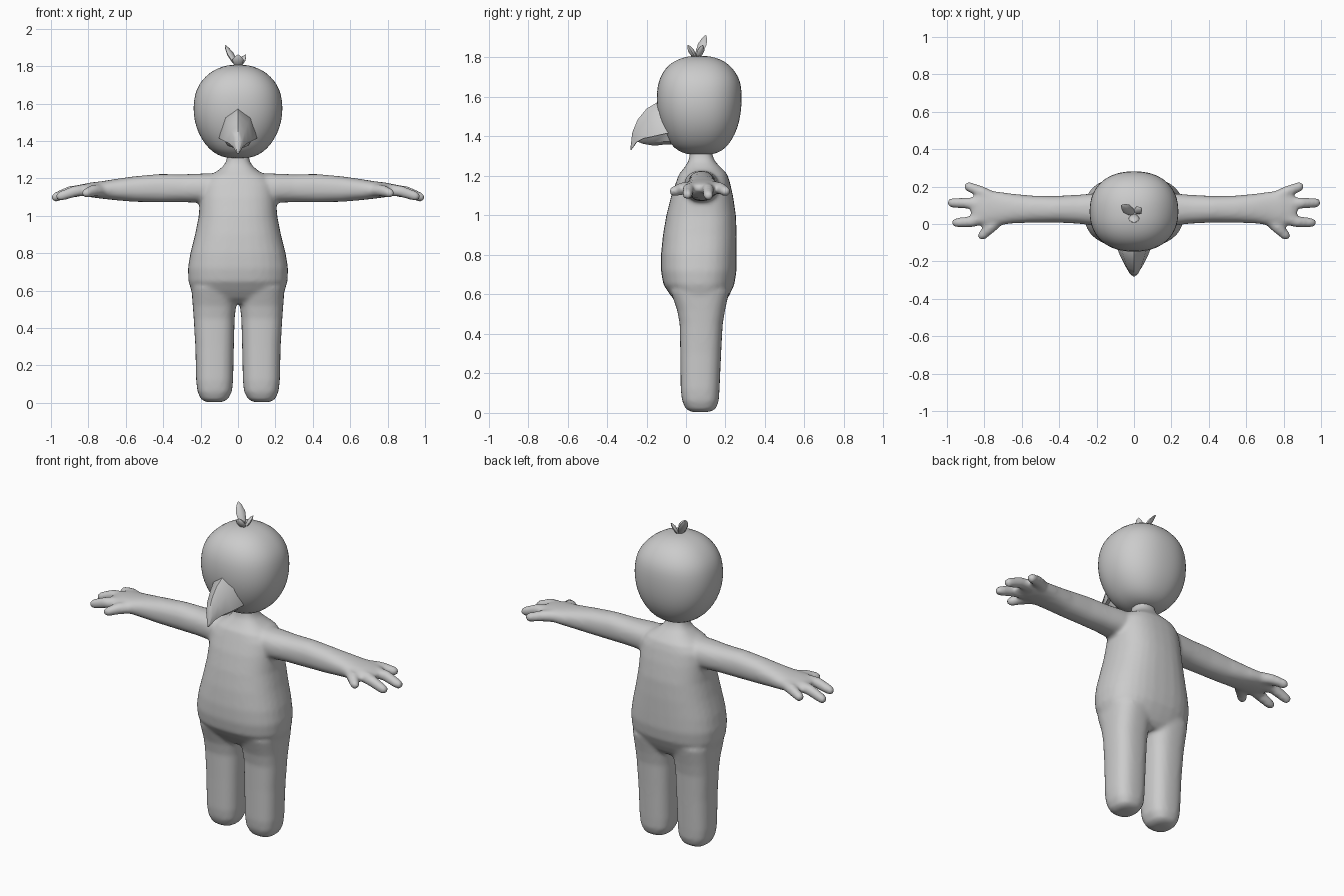
import bpy, bmesh, math
from mathutils import Vector as V

grey = bpy.data.materials.new("plain grey")
grey.diffuse_color = (0.6, 0.6, 0.6, 1)


def finish(name, bm, angle=None):
    bmesh.ops.recalc_face_normals(bm, faces=bm.faces[:])
    me = bpy.data.meshes.new(name)
    bm.to_mesh(me)
    bm.free()
    me.materials.append(grey)
    ob = bpy.data.objects.new(name, me)
    bpy.context.collection.objects.link(ob)
    if angle:
        select([ob])
        bpy.ops.object.shade_smooth_by_angle(angle=math.radians(angle))
    return ob


def select(obs):
    bpy.ops.object.select_all(action='DESELECT')
    for o in obs:
        o.select_set(True)
    bpy.context.view_layer.objects.active = obs[0]


def skin(bm, loops):
    """Bridge point loops of equal length and cap both ends."""
    rows = [[bm.verts.new(p) for p in loop] for loop in loops]
    n = len(rows[0])
    for r, s in zip(rows, rows[1:]):
        for i in range(n):
            bm.faces.new((r[i], r[(i + 1) % n], s[(i + 1) % n], s[i]))
    bm.faces.new(rows[0])
    bm.faces.new(rows[-1])


def ellipse(c, a, b, power=2.0, n=32):
    pts = []
    for i in range(n):
        t = 2 * math.pi * i / n
        ct, st = math.cos(t), math.sin(t)
        pts.append(V(c) + V(a) * math.copysign(abs(ct) ** (2 / power), ct)
                   + V(b) * math.copysign(abs(st) ** (2 / power), st))
    return pts


def upright(bm, rows, power=2.0):
    """Rows are z, x low, x high, y low, y high."""
    skin(bm, [ellipse(((x0 + x1) / 2, (y0 + y1) / 2, z), ((x1 - x0) / 2, 0, 0),
                      (0, (y1 - y0) / 2, 0), power) for z, x0, x1, y0, y1 in rows])


def tube(bm, pts, radii):
    """Round-tipped finger."""
    pts = [V(p) for p in pts]
    d = (pts[-1] - pts[-2]).normalized()
    r = radii[-1]
    pts += [pts[-1] + d * r * .6, pts[-1] + d * r * .95]
    radii = list(radii) + [r * .8, r * .3]
    side = V((-d.y, d.x, 0)).normalized()
    up = d.cross(side)
    skin(bm, [ellipse(p, side * q, up * q, n=16) for p, q in zip(pts, radii)])


parts = []
# torso and neck
bm = bmesh.new()
upright(bm, [(z, -w, w, y0, y1) for z, w, y0, y1 in [
    (.53, .17, -.01, .17), (.56, .232, -.05, .2), (.6, .25, -.082, .222), (.65, .265, -.115, .245),
    (.72, .268, -.127, .256), (.8, .255, -.127, .257), (.9, .23, -.117, .257), (1.0, .21, -.1, .253),
    (1.1, .203, -.075, .238), (1.17, .195, -.05, .222), (1.21, .165, -.035, .208),
    (1.24, .11, -.01, .18), (1.27, .075, .01, .15), (1.3, .06, .018, .135), (1.38, .057, .02, .13)]], 2.5)
parts.append(finish("torso", bm))

for s in (-1, 1):
    # leg
    bm = bmesh.new()
    upright(bm, [(z, *sorted((s * a, s * b)), y0, y1) for z, a, b, y0, y1 in [
        (.004, .085, .17, .03, .115), (.018, .055, .197, 0, .15), (.06, .032, .217, -.02, .166),
        (.12, .026, .224, -.027, .17), (.3, .022, .228, -.029, .178), (.45, .018, .237, -.032, .186),
        (.52, .01, .242, -.045, .198), (.62, 0, .25, -.08, .22)]], 2.6)
    parts.append(finish("leg", bm))
    # arm and palm
    bm = bmesh.new()
    skin(bm, [ellipse((s * x, (y0 + y1) / 2, (z0 + z1) / 2), (0, (y1 - y0) / 2, 0),
                      (0, 0, (z1 - z0) / 2), 2.3) for x, y0, y1, z0, z1 in [
        (.06, -.01, .17, 1.06, 1.23), (.2, -.01, .165, 1.07, 1.226), (.3, .002, .156, 1.073, 1.222),
        (.42, .008, .15, 1.072, 1.224), (.55, .007, .152, 1.075, 1.212), (.65, .003, .162, 1.083, 1.198),
        (.73, -.008, .174, 1.092, 1.185), (.79, -.015, .18, 1.1, 1.178), (.84, .0, .165, 1.11, 1.168),
        (.87, .03, .13, 1.12, 1.155)]])
    parts.append(finish("arm", bm))
    # four spread fingers
    bm = bmesh.new()
    for pts, radii in [
        ([(.72, .03, 1.135), (.77, -.02, 1.135), (.812, -.062, 1.122)], (.034, .033, .026)),
        ([(.78, .04, 1.14), (.87, .012, 1.132), (.95, .007, 1.105)], (.036, .031, .026)),
        ([(.78, .1, 1.14), (.89, .112, 1.132), (.975, .113, 1.1)], (.036, .031, .026)),
        ([(.76, .14, 1.14), (.82, .174, 1.137), (.885, .2, 1.122)], (.036, .031, .026))]:
        tube(bm, [(s * x, y, z) for x, y, z in pts], radii)
    parts.append(finish("fingers", bm))

# fuse the limbs and torso into one soft skin
select(parts)
bpy.ops.object.join()
body = parts[0]
body.name = "body"
m = body.modifiers.new("fuse", 'REMESH')
m.mode = 'VOXEL'
m.voxel_size = .011
m.use_smooth_shade = True
m = body.modifiers.new("soften", 'SMOOTH')
m.factor = .5
m.iterations = 8

# head
bm = bmesh.new()
upright(bm, [(z, -w, w, y0, y1) for z, w, y0, y1 in [
    (1.308, .04, .02, .12), (1.315, .085, -.015, .16), (1.34, .135, -.06, .2), (1.38, .175, -.092, .232),
    (1.44, .213, -.122, .262), (1.51, .235, -.143, .278), (1.58, .241, -.151, .284),
    (1.65, .232, -.147, .282), (1.7, .212, -.132, .268), (1.745, .176, -.106, .238),
    (1.78, .13, -.065, .198), (1.8, .08, -.015, .148), (1.808, .035, .03, .105)]], 2.25)
head = finish("head", bm, 60)
head.modifiers.new("round", 'SUBSURF').levels = 1


def beak(name, rows):
    """Rows: ridge y,z / shoulder half width,y,z / edge half width,y,z / underside y,z."""
    bm = bmesh.new()
    skin(bm, [[(0, ry, rz), (a, ay, az), (b, by, bz), (0, uy, uz), (-b, by, bz), (-a, ay, az)]
              for ry, rz, a, ay, az, b, by, bz, uy, uz in rows])
    return finish(name, bm, 40)


# hooked upper beak and shallow lower beak
beak("upper_beak", [
    (-.06, 1.575, .065, -.05, 1.53, .09, -.03, 1.42, -.04, 1.42),
    (-.145, 1.573, .07, -.125, 1.53, .102, -.1, 1.415, -.12, 1.415),
    (-.2, 1.54, .052, -.185, 1.495, .076, -.165, 1.4, -.17, 1.405),
    (-.245, 1.485, .037, -.235, 1.455, .052, -.215, 1.39, -.21, 1.398),
    (-.272, 1.42, .022, -.267, 1.405, .028, -.252, 1.37, -.245, 1.375),
    (-.282, 1.335, .003, -.281, 1.333, .003, -.279, 1.33, -.278, 1.33)])
beak("lower_beak", [
    (-.03, 1.42, .075, -.03, 1.42, .055, -.03, 1.375, -.03, 1.355),
    (-.1, 1.42, .08, -.1, 1.418, .055, -.1, 1.375, -.1, 1.36),
    (-.17, 1.405, .058, -.17, 1.403, .04, -.165, 1.37, -.16, 1.353),
    (-.225, 1.392, .03, -.225, 1.39, .02, -.22, 1.375, -.215, 1.362),
    (-.25, 1.38, .004, -.25, 1.38, .004, -.25, 1.377, -.25, 1.375)])

# tuft of three leaf-shaped feathers
for base, tip, w in [((0, .055, 1.795), (-.068, .1, 1.912), .027),
                     ((.005, .06, 1.795), (.04, .085, 1.862), .022),
                     ((0, .05, 1.795), (0, .008, 1.862), .03)]:
    base, tip = V(base), V(tip)
    d = (tip - base).normalized()
    out = V((d.x, d.y, 0)).normalized()
    side = V((-out.y, out.x, 0))
    thick = d.cross(side)
    bm = bmesh.new()
    skin(bm, [ellipse(base.lerp(tip, t), side * w * k, thick * w * k * .5, n=8)
              for t, k in [(0, .45), (.3, .85), (.6, 1), (.85, .6), (1, .1)]])
    finish("tuft_feather", bm, 50)
